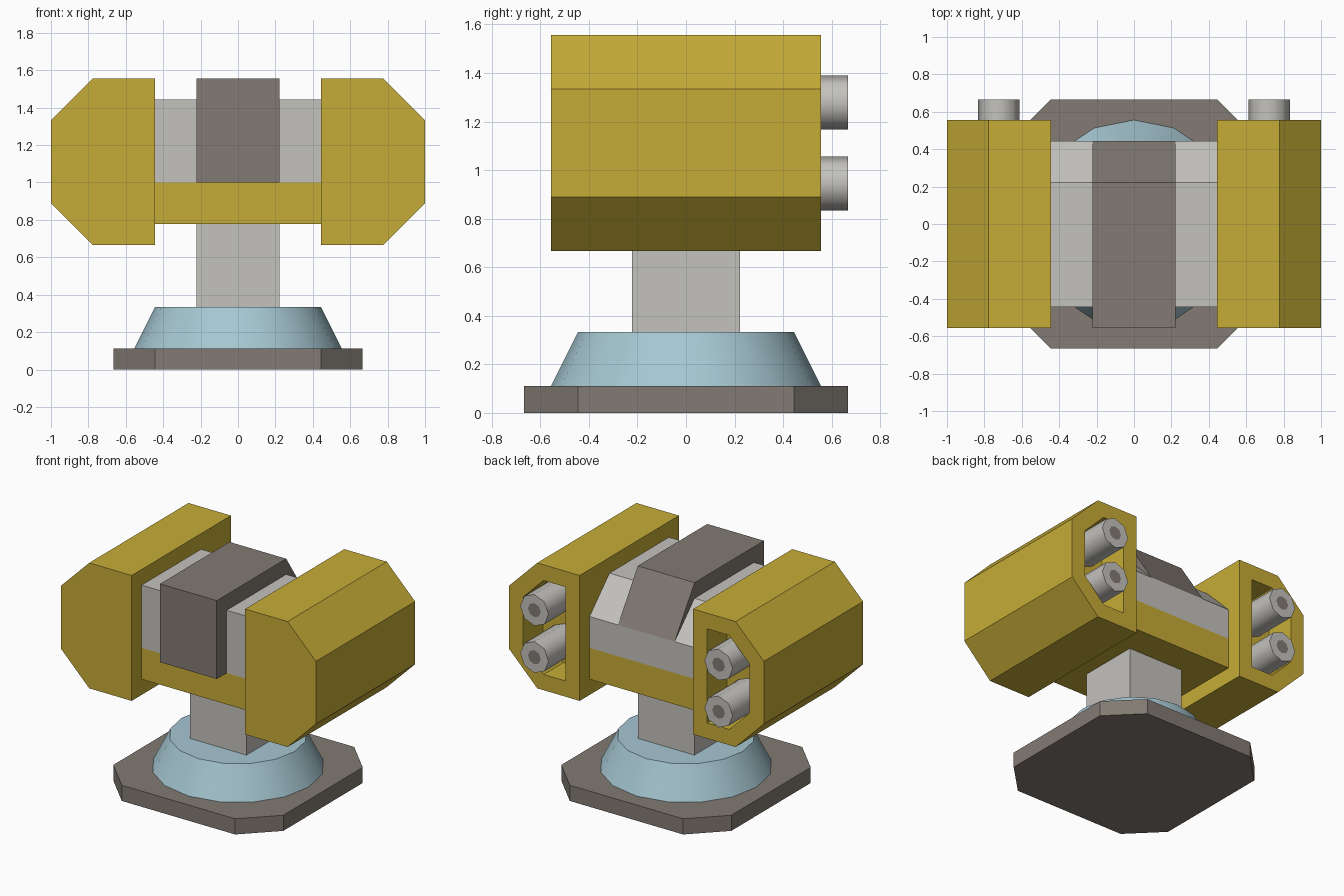
import bpy, bmesh, math
from mathutils import Matrix

if "Cube" in bpy.data.objects:
    bpy.data.objects.remove(bpy.data.objects["Cube"])

U = 1 / 9  # modelling unit


def material(name, rgb):
    m = bpy.data.materials.new(name)
    lin = [((c / 255 + 0.055) / 1.055) ** 2.4 for c in rgb]
    m.diffuse_color = (*lin, 1)
    m.use_nodes = True
    m.node_tree.nodes["Principled BSDF"].inputs["Base Color"].default_value = m.diffuse_color
    return m


YELLOW = material("mustard yellow", (198, 172, 55))
LIGHT = material("light grey", (196, 194, 189))
DARK = material("dark warm grey", (130, 122, 115))
BLUE = material("pale blue", (166, 199, 210))


def finish(name, bm, *mats, smooth=False):
    bmesh.ops.recalc_face_normals(bm, faces=bm.faces)
    me = bpy.data.meshes.new(name)
    bm.to_mesh(me)
    bm.free()
    for m in mats:
        me.materials.append(m)
    ob = bpy.data.objects.new(name, me)
    bpy.context.collection.objects.link(ob)
    if smooth:
        bpy.ops.object.select_all(action='DESELECT')
        ob.select_set(True)
        bpy.context.view_layer.objects.active = ob
        bpy.ops.object.shade_smooth_by_angle(angle=math.radians(50))
    return ob


def prism(profile, axis, lo, hi):
    """Extrude a 2D profile (in units) along an axis from lo to hi."""
    place = {'x': lambda a, b, t: (t, a, b),
             'y': lambda a, b, t: (a, t, b),
             'z': lambda a, b, t: (a, b, t)}[axis]
    bm = bmesh.new()
    face = bm.faces.new([bm.verts.new([c * U for c in place(a, b, lo)]) for a, b in profile])
    ext = bmesh.ops.extrude_face_region(bm, geom=[face])
    shift = [c * U for c in place(0, 0, hi - lo)]
    bmesh.ops.translate(bm, vec=shift, verts=[v for v in ext['geom'] if isinstance(v, bmesh.types.BMVert)])
    return bm


def rect(a0, b0, a1, b1):
    return [(a0, b0), (a1, b0), (a1, b1), (a0, b1)]


# Base plate with cut corners
finish("base_plate", prism([(4, -6), (6, -4), (6, 4), (4, 6), (-4, 6), (-6, 4), (-6, -4), (-4, -6)],
                           'z', 0, 1), DARK)

# Tapered round foot
bm = bmesh.new()
bmesh.ops.create_cone(bm, cap_ends=True, segments=16, radius1=5 * U, radius2=4 * U, depth=2 * U,
                      matrix=Matrix.Translation((0, 0, 2 * U)))
finish("tapered_foot", bm, BLUE, smooth=True)

# Post, cradle and body between the side pods
finish("post", prism(rect(-2, -2, 2, 2), 'z', 3, 7), LIGHT)
finish("cradle", prism(rect(-4, -4, 4, 4), 'z', 7, 9), YELLOW)
finish("body", prism([(-4, 9), (4, 9), (4, 11), (2, 13), (-4, 13)], 'x', -4, 4), LIGHT)

# Central cover, sloping down at the back
finish("central_cover", prism([(-5, 9), (-4, 9), (-4, 11), (4, 11), (2, 14), (-5, 14)], 'x', -2, 2), DARK)

POD = [(4, 6), (7, 6), (9, 8), (9, 12), (7, 14), (4, 14)]
RECESS = [(5, 7), (6.55, 7), (8, 8.45), (8, 11.55), (6.55, 13), (5, 13)]


def pod_mesh(side):
    """Chamfered pod with a recess sunk into its back face."""
    bm = bmesh.new()
    rings = []
    for prof, y in ((POD, -5), (POD, 5), (RECESS, 5), (RECESS, 3)):
        rings.append([bm.verts.new((side * x * U, y * U, z * U)) for x, z in prof])
    for r0, r1 in zip(rings, rings[1:]):
        for i in range(6):
            j = (i + 1) % 6
            bm.faces.new((r0[i], r0[j], r1[j], r1[i]))
    bm.faces.new(rings[0])
    bm.faces.new(rings[-1])
    return bm


for side, label in ((-1, "left"), (1, "right")):
    finish(f"{label}_pod", pod_mesh(side), YELLOW)
    # Two tubes with dark bores at the back of each pod
    for z, level in ((8.5, "lower"), (11.5, "upper")):
        bm = bmesh.new()
        bmesh.ops.create_cone(bm, cap_ends=True, segments=8, radius1=U, radius2=U, depth=3 * U,
                              matrix=Matrix.Translation((side * 6.5 * U, 4.5 * U, z * U))
                              @ Matrix.Rotation(-math.pi / 2, 4, 'X'))
        end = max(bm.faces, key=lambda f: f.calc_center_median().y)
        bmesh.ops.inset_region(bm, faces=[end], thickness=0.55 * U)
        end.material_index = 1
        finish(f"{label}_{level}_tube", bm, LIGHT, DARK, smooth=True)
